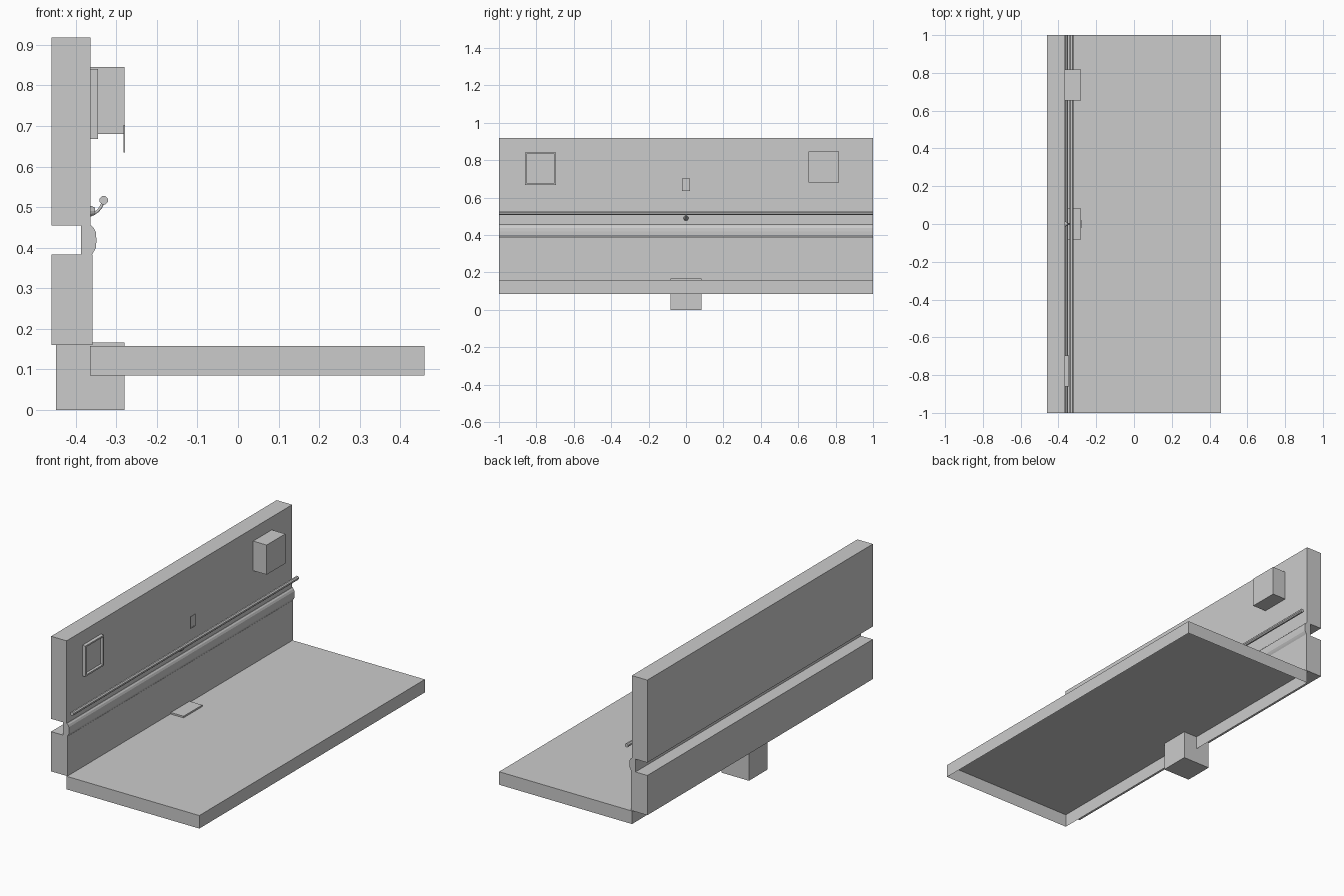
import bpy, bmesh, math
from mathutils import Vector

if "Cube" in bpy.data.objects:
    bpy.data.objects.remove(bpy.data.objects["Cube"])


def finish(name, bm):
    bmesh.ops.recalc_face_normals(bm, faces=bm.faces[:])
    mesh = bpy.data.meshes.new(name)
    bm.to_mesh(mesh)
    bm.free()
    ob = bpy.data.objects.new(name, mesh)
    bpy.context.collection.objects.link(ob)
    return ob


def box_bm(lo, hi):
    bm = bmesh.new()
    bmesh.ops.create_cube(bm, size=1)
    for v in bm.verts:
        v.co = Vector([(a + b) / 2 + c * (b - a) for a, b, c in zip(lo, hi, v.co)])
    return bm


def box(name, lo, hi):
    return finish(name, box_bm(lo, hi))


def framed_panel(name, lo, hi, border, depth):
    # box whose +x face is inset and pushed back
    bm = box_bm(lo, hi)
    bm.normal_update()
    face = max(bm.faces, key=lambda f: f.calc_center_median().x)
    bmesh.ops.inset_region(bm, faces=[face], thickness=border)
    new = bmesh.ops.extrude_discrete_faces(bm, faces=[face])["faces"][0]
    bmesh.ops.translate(bm, verts=new.verts[:], vec=(-depth, 0, 0))
    return finish(name, bm)


def extrude_y(name, profile, y0, y1):
    # x/z profile swept along y
    bm = bmesh.new()
    face = bm.faces.new([bm.verts.new((x, y0, z)) for x, z in profile])
    ext = bmesh.ops.extrude_face_region(bm, geom=[face])["geom"]
    bmesh.ops.translate(bm, vec=(0, y1 - y0, 0),
                        verts=[v for v in ext if isinstance(v, bmesh.types.BMVert)])
    return finish(name, bm)


def circle(cx, cz, r, n):
    return [(cx + r * math.cos(2 * math.pi * (i + .5) / n),
             cz + r * math.sin(2 * math.pi * (i + .5) / n)) for i in range(n)]


# Wall, split by the slot behind the bumper
box("upper_wall", (-.46, -1, .455), (-.364, 1, .918))
box("lower_wall", (-.46, -1, .16), (-.359, 1, .383))

# Floor slab, open underneath
bm = box_bm((-.365, -1, .085), (.46, 1, .158))
bottom = min(bm.faces, key=lambda f: f.calc_center_median().z)
bmesh.ops.delete(bm, geom=[bottom], context='FACES_ONLY')
bmesh.ops.recalc_face_normals(bm, faces=bm.faces[:])
floor = finish("floor_slab", bm)

# Rounded bumper rail
extrude_y("bumper_rail", [(-.387, .383), (-.387, .455), (-.362, .455), (-.355, .448),
                          (-.350, .437), (-.349, .419), (-.350, .401), (-.355, .391),
                          (-.360, .383)], -1, 1)

# Handrail
extrude_y("handrail", circle(-.331, .517, .011, 8), -1, 1)

# Handrail bracket: wall disc and curved arm
bpy.ops.mesh.primitive_cone_add(vertices=12, radius1=.014, radius2=.009, depth=.012,
                                location=(-.359, 0, .490), rotation=(0, math.pi / 2, 0))
bpy.context.object.name = "bracket_disc"
curve = bpy.data.curves.new("bracket_arm", 'CURVE')
curve.dimensions = '3D'
curve.bevel_depth = .004
curve.bevel_resolution = 1
curve.use_fill_caps = True
sp = curve.splines.new('POLY')
path = [(-.364, .483), (-.354, .485), (-.345, .491), (-.338, .500), (-.333, .511)]
sp.points.add(len(path) - 1)
for p, (x, z) in zip(sp.points, path):
    p.co = (x, 0, z, 1)
bpy.context.collection.objects.link(bpy.data.objects.new("bracket_arm", curve))

# Equipment boxes
box("wall_box", (-.45, .654, .68), (-.28, .819, .846))
box("floor_box", (-.449, -.083, 0), (-.28, .083, .167))

# Framed panels
framed_panel("wall_frame", (-.366, -.86, .668), (-.345, -.695, .84), .012, .015)
framed_panel("small_plate", (-.282, -.022, .635), (-.278, .022, .703), .006, .002)
